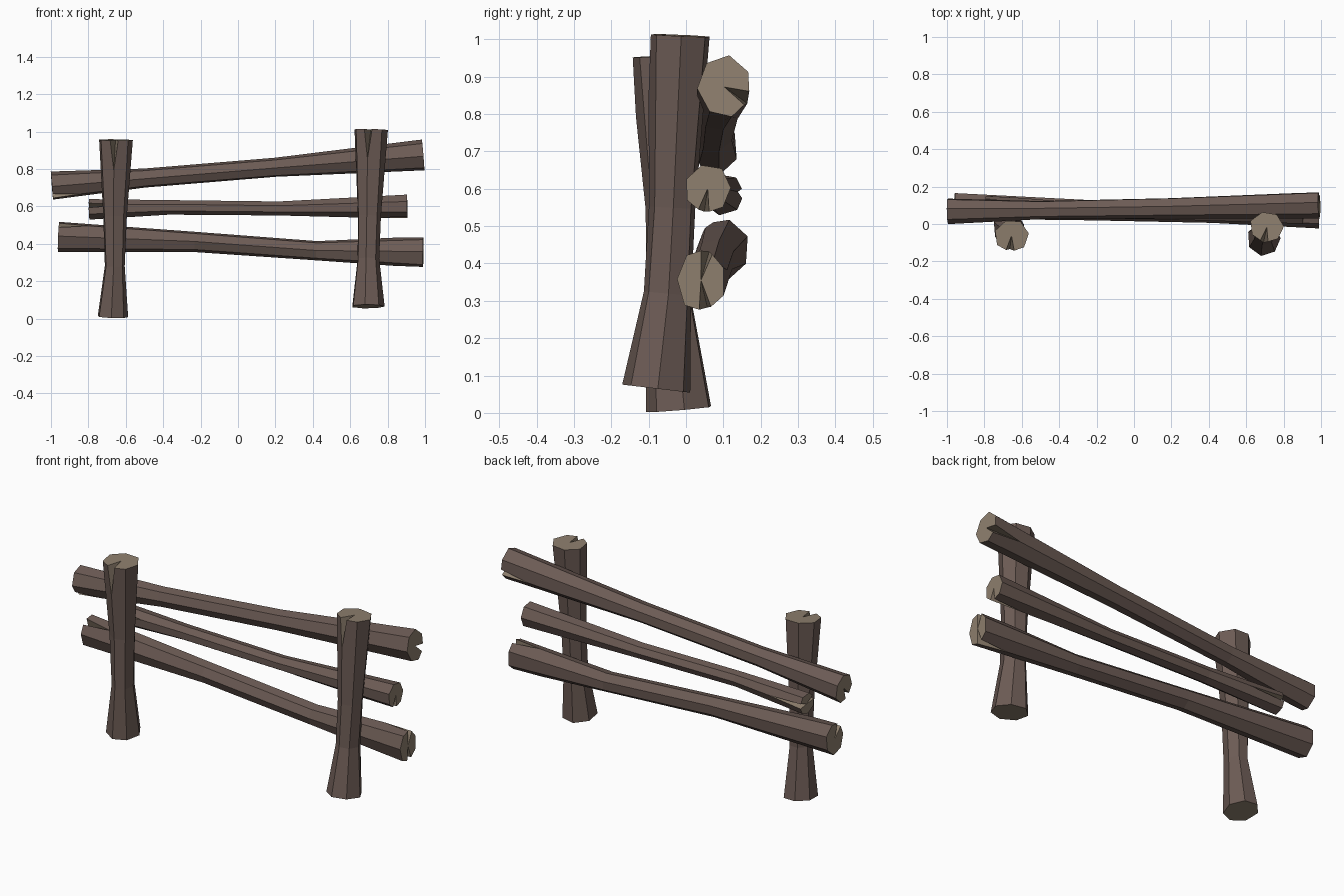
import bpy, bmesh, math, random
from mathutils import Vector

random.seed(4)
SIDES = 7

if "Cube" in bpy.data.objects:
    bpy.data.objects.remove(bpy.data.objects["Cube"])


def material(name, rgb):
    mat = bpy.data.materials.new(name)
    mat.use_nodes = True
    mat.diffuse_color = (*rgb, 1)
    mat.node_tree.nodes["Principled BSDF"].inputs["Base Color"].default_value = (*rgb, 1)
    return mat


BARK = material("dark_bark", (0.150, 0.105, 0.090))
WOOD = material("cut_wood", (0.270, 0.212, 0.155))


def nearest(angle, phase):
    """Index of the ring corner closest to an angle in degrees."""
    return round((angle - phase) * SIDES / 360) % SIDES


def log(name, stations, u, v, phase, start=(), end=(), split=0.16):
    """Faceted log; stations are (centre, radius along u, radius along v).
    start and end list the angles of wedge splits in each cut end."""
    bm = bmesh.new()
    u, v = Vector(u), Vector(v)
    centres = [Vector(s[0]) for s in stations]
    last = len(stations) - 1
    rings = []
    for i, (_, ru, rv) in enumerate(stations):
        t = (centres[min(i + 1, last)] - centres[max(i - 1, 0)]).normalized()
        ring = []
        for k in range(SIDES):
            a = math.radians(phase + 360 * k / SIDES)
            off = u * math.cos(a) * ru + v * math.sin(a) * rv
            off *= random.uniform(0.98, 1.05)
            ring.append(bm.verts.new(centres[i] + off - t * off.dot(t)))
        rings.append(ring)

    # Wedge splits: a corner opens into two rim points and a tip down the log
    splits = {}
    for i, inner, angles in ((0, 1, start), (last, last - 1, end)):
        ring = rings[i]
        co = [w.co.copy() for w in ring]
        hub = bm.verts.new(centres[i]) if angles else None
        for k in sorted({nearest(a, phase) for a in angles}):
            before = bm.verts.new(co[k].lerp(co[k - 1], 0.3))
            after = bm.verts.new(co[k].lerp(co[(k + 1) % SIDES], 0.3))
            along = rings[inner][k].co - co[k]
            tip = bm.verts.new(co[k] + along * min(0.9, split / along.length))
            splits[i, k] = (before, tip, after)
            for wall in ((before, hub, tip), (hub, after, tip)):
                bm.faces.new(wall).material_index = 1
        # Cut end, divided at the splits
        cuts = [k for k in range(SIDES) if (i, k) in splits]
        if not cuts:
            bm.faces.new(ring).material_index = 1
        for n, k in enumerate(cuts):
            stop = cuts[(n + 1) % len(cuts)]
            span = (stop - k - 1) % SIDES
            rim = [ring[(k + 1 + j) % SIDES] for j in range(span)]
            face = [hub, splits[i, k][2], *rim, splits[i, stop][0]]
            bm.faces.new(face).material_index = 1

    # Bark sides
    for i in range(last):
        for k in range(SIDES):
            n = (k + 1) % SIDES
            low_k, low_n = [rings[i][k]], [rings[i][n]]
            up_n, up_k = [rings[i + 1][n]], [rings[i + 1][k]]
            if (i, k) in splits:
                low_k = [splits[i, k][1], splits[i, k][2]]
            if (i, n) in splits:
                low_n = [splits[i, n][0], splits[i, n][1]]
            if (i + 1, n) in splits:
                up_n = [splits[i + 1, n][1], splits[i + 1, n][0]]
            if (i + 1, k) in splits:
                up_k = [splits[i + 1, k][2], splits[i + 1, k][1]]
            bm.faces.new(low_k + low_n + up_n + up_k)

    loose = [w for w in bm.verts if not w.link_faces]
    bmesh.ops.delete(bm, geom=loose, context='VERTS')
    bmesh.ops.recalc_face_normals(bm, faces=bm.faces)
    mesh = bpy.data.meshes.new(name)
    bm.to_mesh(mesh)
    bm.free()
    mesh.materials.append(BARK)
    mesh.materials.append(WOOD)
    obj = bpy.data.objects.new(name, mesh)
    bpy.context.collection.objects.link(obj)


X, Y, Z = (1, 0, 0), (0, 1, 0), (0, 0, 1)

# Upright posts
log("right_post", [((-0.67, -0.017, 0.01), 0.083, 0.092),
                   ((-0.66, -0.04, 0.28), 0.055, 0.062),
                   ((-0.66, -0.045, 0.55), 0.064, 0.064),
                   ((-0.655, -0.063, 0.955), 0.09, 0.086)],
    X, Y, -95, end=[-95])
log("left_post", [((0.695, -0.08, 0.065), 0.088, 0.092),
                  ((0.695, -0.05, 0.32), 0.059, 0.064),
                  ((0.70, -0.037, 0.55), 0.065, 0.062),
                  ((0.71, -0.017, 1.01), 0.09, 0.083)],
    X, Y, -100, end=[-100])

# Cross rails, laid behind the posts
log("top_rail", [((-0.995, 0.07, 0.71), 0.069, 0.077),
                 ((-0.5, 0.075, 0.75), 0.05, 0.052),
                 ((0.2, 0.085, 0.808), 0.056, 0.053),
                 ((0.99, 0.103, 0.872), 0.07, 0.083)],
    Y, Z, 80, start=[-100], end=[-23])
log("middle_rail", [((-0.795, 0.1, 0.585), 0.057, 0.055),
                    ((-0.37, 0.075, 0.595), 0.045, 0.04),
                    ((0.22, 0.065, 0.588), 0.045, 0.038),
                    ((0.905, 0.058, 0.6), 0.063, 0.066)],
    Y, Z, 105, start=[180, 0], end=[-100], split=0.2)
log("bottom_rail", [((-0.96, 0.098, 0.438), 0.07, 0.082),
                    ((-0.23, 0.075, 0.41), 0.055, 0.055),
                    ((0.42, 0.06, 0.362), 0.055, 0.052),
                    ((0.99, 0.04, 0.355), 0.065, 0.084)],
    Y, Z, 75, start=[128], end=[75, -79])
